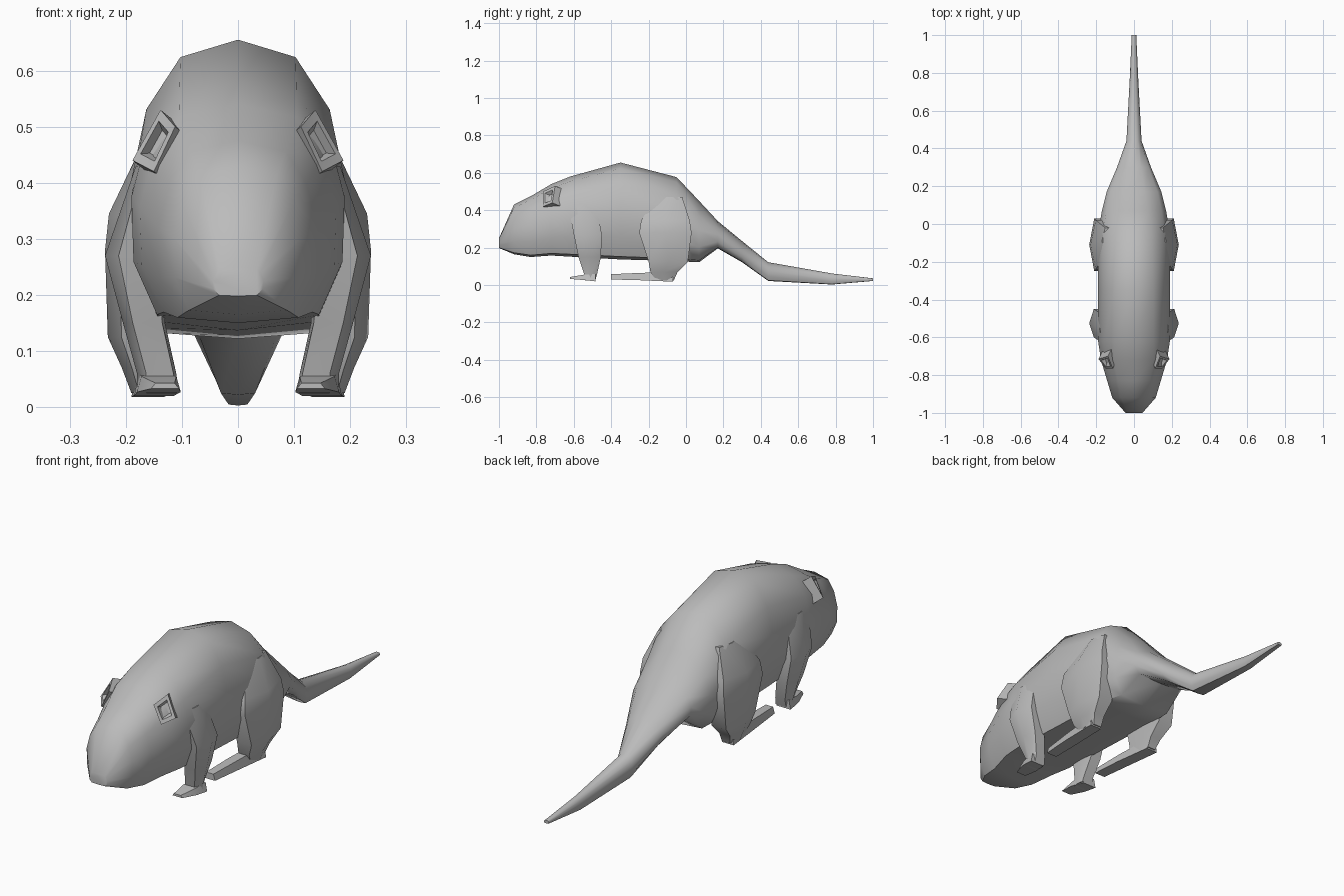
import bpy, bmesh, math
from mathutils import Vector

if "Cube" in bpy.data.objects:
    bpy.data.objects.remove(bpy.data.objects["Cube"])

fur = bpy.data.materials.new("grey_fur")
fur.diffuse_color = (0.5, 0.5, 0.5, 1)
fur.use_nodes = True
fur.node_tree.nodes["Principled BSDF"].inputs["Base Color"].default_value = fur.diffuse_color


def finish(name, bm, angle=50):
    bmesh.ops.recalc_face_normals(bm, faces=bm.faces)
    me = bpy.data.meshes.new(name)
    bm.to_mesh(me)
    bm.free()
    ob = bpy.data.objects.new(name, me)
    bpy.context.collection.objects.link(ob)
    me.materials.append(fur)
    bpy.ops.object.select_all(action='DESELECT')
    ob.select_set(True)
    bpy.context.view_layer.objects.active = ob
    bpy.ops.object.shade_smooth_by_angle(angle=math.radians(angle))
    return ob


def loft(rings):
    """Skin a list of equal-length point rings and cap both ends."""
    bm = bmesh.new()
    rows = [[bm.verts.new(p) for p in r] for r in rings]
    n = len(rows[0])
    for a, b in zip(rows, rows[1:]):
        for i in range(n):
            j = (i + 1) % n
            bm.faces.new((a[i], a[j], b[j], b[i]))
    bm.faces.new(rows[0])
    bm.faces.new(rows[-1])
    return bm


# Body and tail: y, top, bottom, half width, ridge width factor
sections = [
    (-1.00, .25, .198, .045, .75), (-.92, .43, .165, .115, .6),
    (-.83, .475, .150, .142, .6), (-.72, .54, .158, .175, .6),
    (-.62, .58, .152, .19, .55), (-.35, .655, .137, .19, .54),
    (-.05, .577, .128, .19, .5), (.07, .45, .122, .17, .45),
    (.17, .342, .196, .145, .4), (.30, .235, .122, .09, .4),
    (.44, .122, .022, .04, .5), (.78, .062, .003, .022, .5),
    (1.00, .036, .022, .012, .6)]
# Half cross-section: width factor (None uses the ridge factor), height factor
half = [(0, 1), (None, .94), (.86, .76), (1, .52), (.98, .25), (.76, .03), (0, 0)]


def body_ring(y, top, bot, w, ridge):
    right = [((ridge if f is None else f) * w, y, bot + t * (top - bot)) for f, t in half]
    return right + [(-x, y, z) for x, y, z in right[-2:0:-1]]


finish("body_and_tail", loft([body_ring(*s) for s in sections]))


def limb_ring(z, y0, y1, x0, x1):
    """Six-sided limb section with a ridge along the outer side."""
    ym = y0 + .5 * (y1 - y0)
    m = x0 + .75 * (x1 - x0)
    return [(x0, y0, z), (m, y0, z), (x1, ym, z), (m, y1, z), (x0, y1, z), (x0 - .005, ym, z)]


def foot_ring(y, x0, x1, z0, z1):
    return [(x0, y, z0), (x1, y, z0), (x1 - .008, y, z1), (x0 + .008, y, z1)]


front_leg = [(.025, -.54, -.485, .11, .18), (.06, -.545, -.475, .115, .18),
             (.15, -.575, -.455, .135, .205), (.27, -.60, -.45, .14, .237),
             (.43, -.63, -.48, .13, .182)]
front_foot = [(-.62, .105, .155, .033, .043), (-.55, .102, .18, .027, .055),
              (-.485, .115, .185, .02, .06)]
hind_leg = [(.025, -.16, -.065, .135, .19), (.07, -.19, -.045, .135, .207),
            (.125, -.20, .01, .135, .232), (.28, -.25, .03, .13, .237),
            (.345, -.24, .02, .12, .23), (.47, -.16, -.02, .10, .17)]
hind_foot = [(-.40, .112, .165, .03, .058), (-.25, .118, .178, .026, .065),
             (-.07, .132, .19, .018, .07)]

for sx, side in ((1, "right"), (-1, "left")):
    def mirror(rings):
        return [[(x * sx, y, z) for x, y, z in r] for r in rings]

    # Legs and feet
    for name, data, ring in (("front_leg", front_leg, limb_ring), ("hind_leg", hind_leg, limb_ring),
                             ("front_foot", front_foot, foot_ring), ("hind_foot", hind_foot, foot_ring)):
        finish(f"{side}_{name}", loft(mirror([ring(*d) for d in data])))

    # Cupped ear: rim sunk into the head with a hollow inner face
    rim = [(.138, -.70, .53), (.188, -.715, .44), (.150, -.765, .42), (.112, -.765, .50)]
    c = sum((Vector(p) for p in rim), Vector()) / 4
    base = [(x - .025, y + .05, z - .02) for x, y, z in rim]
    inner = [c + (Vector(p) - c) * .65 for p in rim]
    pit = [c + (Vector(p) - c) * .45 + Vector((-.008, .022, -.005)) for p in rim]
    finish(f"{side}_ear", loft(mirror([base, rim, inner, pit])), 35)

    # Nostril: small raised rim with a sunken centre
    rim = [(.012, -1.0, .217), (.034, -1.0, .22), (.030, -1.0, .202), (.013, -1.0, .200)]
    c = sum((Vector(p) for p in rim), Vector()) / 4
    base = [(x, y + .01, z) for x, y, z in rim]
    inner = [c + (Vector(p) - c) * .6 + Vector((0, .005, 0)) for p in rim]
    finish(f"{side}_nostril", loft(mirror([base, rim, inner])), 30)
